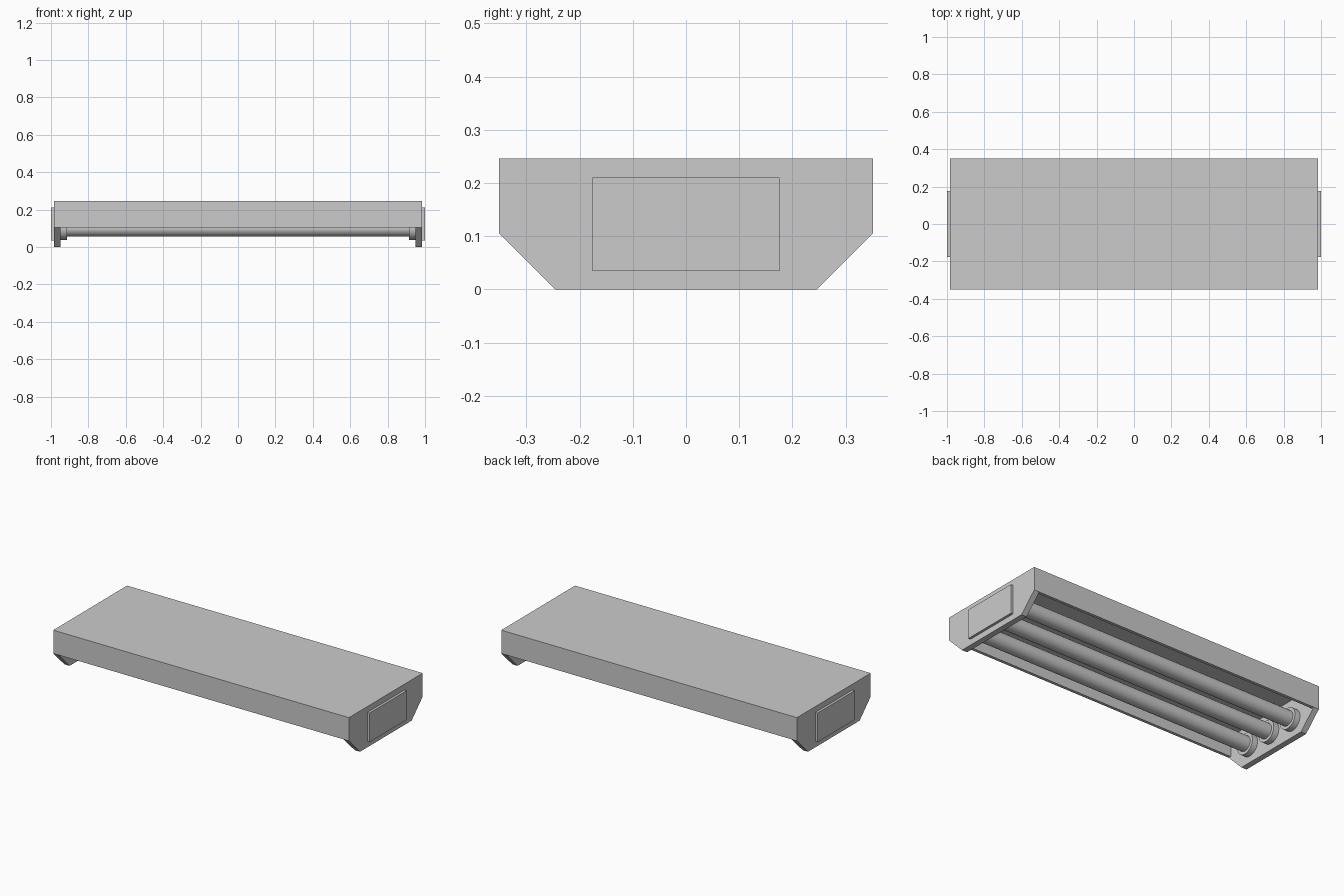
import bpy, bmesh, math

cube = bpy.data.objects.get("Cube")
if cube:
    bpy.data.objects.remove(cube, do_unlink=True)

grey = bpy.data.materials.new("light grey metal")
grey.use_nodes = True
colour = (0.6, 0.6, 0.6, 1)
grey.diffuse_color = colour
grey.node_tree.nodes["Principled BSDF"].inputs["Base Color"].default_value = colour

UNIT = 0.0351        # module of the whole fixture
SHEET = UNIT / 2     # thickness of the housing sheet
END = 0.985          # outer face of the end plates
INNER = END - UNIT   # inner face of the end plates
HALF = 10 * UNIT     # half depth of the housing
TOP = 7 * UNIT
RIM = 3 * UNIT       # lower edge of the housing walls
TUBE_Z = 0.101       # axis height of the lamp tubes


def extrude_profile(name, profile, x0, x1):
    """Extrude a closed (y, z) outline along x."""
    bm = bmesh.new()
    face = bm.faces.new([bm.verts.new((x0, y, z)) for y, z in profile])
    ext = bmesh.ops.extrude_face_region(bm, geom=[face])
    moved = [v for v in ext["geom"] if isinstance(v, bmesh.types.BMVert)]
    bmesh.ops.translate(bm, verts=moved, vec=(x1 - x0, 0, 0))
    bmesh.ops.recalc_face_normals(bm, faces=bm.faces)
    mesh = bpy.data.meshes.new(name)
    bm.to_mesh(mesh)
    bm.free()
    mesh.materials.append(grey)
    obj = bpy.data.objects.new(name, mesh)
    bpy.context.collection.objects.link(obj)


def rod(name, radius, x0, x1, y):
    """Smooth round bar along x."""
    bpy.ops.mesh.primitive_cylinder_add(
        vertices=32, radius=radius, depth=abs(x1 - x0),
        location=((x0 + x1) / 2, y, TUBE_Z), rotation=(0, math.pi / 2, 0))
    obj = bpy.context.object
    obj.name = name
    obj.data.materials.append(grey)
    bpy.ops.object.shade_smooth_by_angle(angle=math.radians(40))


# Open-bottomed housing of thin sheet
inner_y, ceiling = HALF - SHEET, TOP - SHEET
extrude_profile("housing", [
    (-HALF, RIM), (-HALF, TOP), (HALF, TOP), (HALF, RIM),
    (inner_y, RIM), (inner_y, ceiling), (-inner_y, ceiling), (-inner_y, RIM),
], -INNER, INNER)

# Chamfered end plates and their raised covers
foot, cover_y = HALF - RIM, HALF / 2
plate = [(-HALF, TOP), (HALF, TOP), (HALF, RIM),
         (foot, 0), (-foot, 0), (-HALF, RIM)]
cover = [(-cover_y, UNIT), (cover_y, UNIT),
         (cover_y, TOP - UNIT), (-cover_y, TOP - UNIT)]
for side, s in (("left", 1), ("right", -1)):
    extrude_profile(side + "_end_plate", plate, s * INNER, s * END)
    extrude_profile(side + "_end_cover", cover, s * END, s)

# Three lamp tubes with a socket at each end
for place, y in (("front", -cover_y), ("middle", 0), ("back", cover_y)):
    rod(place + "_tube", 0.045, -INNER, INNER, y)
    for side, s in (("left", 1), ("right", -1)):
        rod(f"{place}_{side}_socket", 0.063, s * (INNER - UNIT), s * INNER, y)
